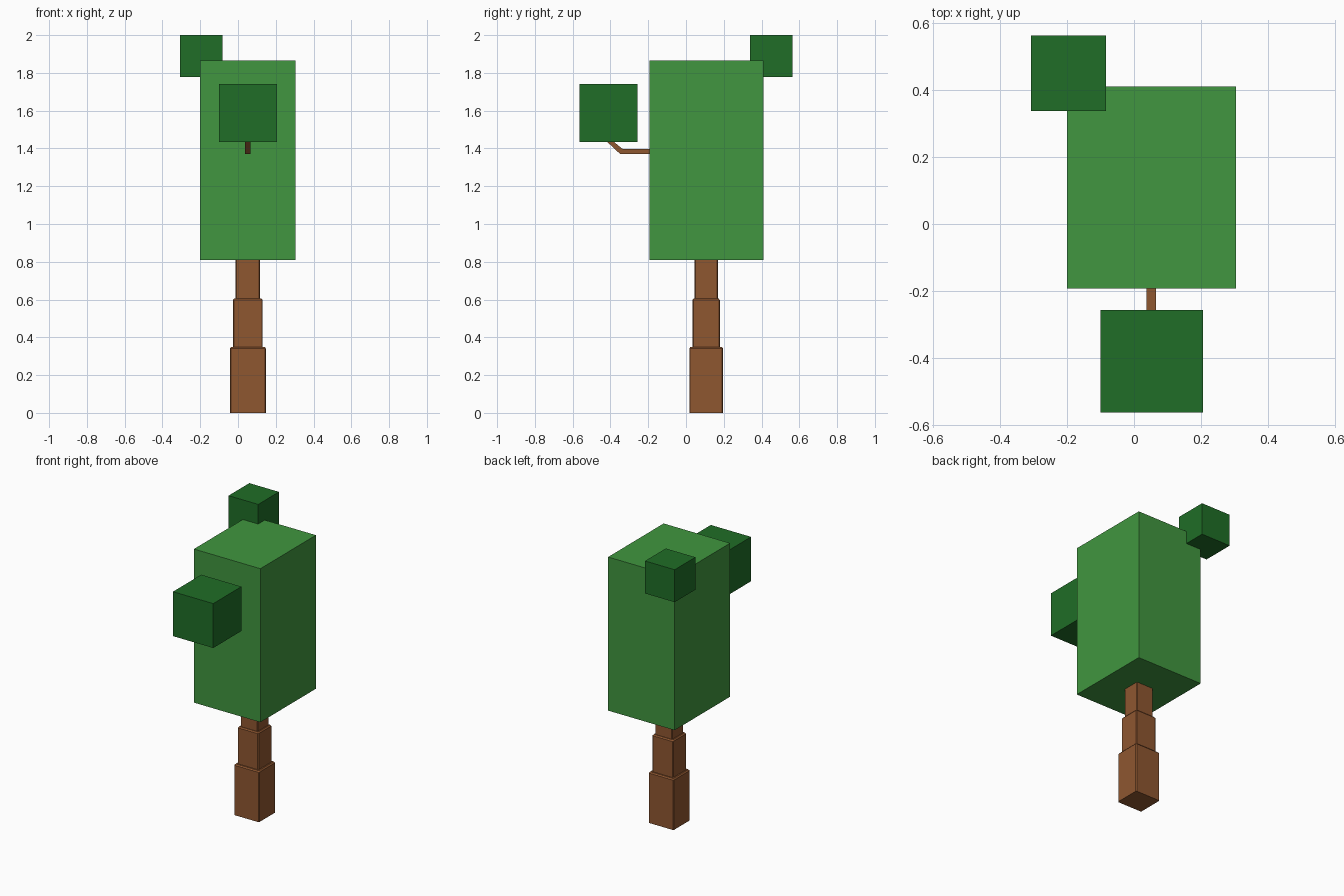
import bpy, bmesh
from mathutils import Vector

if "Cube" in bpy.data.objects:
    bpy.data.objects.remove(bpy.data.objects["Cube"])


def material(name, color):
    m = bpy.data.materials.new(name)
    m.diffuse_color = (*color, 1)
    m.use_nodes = True
    m.node_tree.nodes["Principled BSDF"].inputs["Base Color"].default_value = m.diffuse_color
    return m


LEAF = material("leaf_green", (0.052, 0.305, 0.050))
DARK = material("dark_leaf_green", (0.014, 0.155, 0.020))
WOOD = material("bark_brown", (0.275, 0.095, 0.030))


def finish(name, bm, mat):
    bmesh.ops.recalc_face_normals(bm, faces=bm.faces)
    mesh = bpy.data.meshes.new(name)
    bm.to_mesh(mesh)
    bm.free()
    mesh.materials.append(mat)
    bpy.context.collection.objects.link(bpy.data.objects.new(name, mesh))


def box(name, lo, hi, mat):
    lo, hi = Vector(lo), Vector(hi)
    bm = bmesh.new()
    bmesh.ops.create_cube(bm, size=1)
    for v in bm.verts:
        v.co = (lo + hi) / 2 + v.co * (hi - lo)
    finish(name, bm, mat)


def loft(name, rings, mat):
    """Skin a closed tube through rings of equal point count."""
    bm = bmesh.new()
    vs = [[bm.verts.new(p) for p in r] for r in rings]
    n = len(rings[0])
    for a, b in zip(vs, vs[1:]):
        for i in range(n):
            j = (i + 1) % n
            bm.faces.new((a[i], a[j], b[j], b[i]))
    bm.faces.new(vs[0])
    bm.faces.new(vs[-1])
    finish(name, bm, mat)


# Foliage blocks
box("main_foliage", (-0.20, -0.193, 0.81), (0.305, 0.41, 1.865), LEAF)
box("front_foliage", (-0.10, -0.563, 1.435), (0.206, -0.257, 1.74), DARK)
box("back_foliage", (-0.308, 0.338, 1.777), (-0.083, 0.563, 2.0), DARK)

# Stepped trunk with narrow corner chamfers, running up inside the foliage
CX, CY = 0.052, 0.107


def trunk_ring(hx, hy, z, c=0.005):
    pts = [(hx, -hy + c), (hx, hy - c), (hx - c, hy), (-hx + c, hy),
           (-hx, hy - c), (-hx, -hy + c), (-hx + c, -hy), (hx - c, -hy)]
    return [(CX + x, CY + y, z) for x, y in pts]


steps = [(0.095, 0.0895, 0.0, 0.342), (0.079, 0.073, 0.35, 0.597),
         (0.065, 0.0615, 0.605, 0.85), (0.053, 0.050, 0.858, 1.10),
         (0.043, 0.041, 1.108, 1.42)]
rings = []
for hx, hy, z0, z1 in steps:
    rings += [trunk_ring(hx, hy, z0), trunk_ring(hx, hy, z1),
              trunk_ring(hx - 0.007, hy - 0.007, z1 + 0.008)]
loft("trunk", rings, WOOD)

# Bent branch carrying the front foliage
profile = [((0.10, 1.37), (0.10, 1.398)), ((-0.348, 1.37), (-0.337, 1.398)),
           ((-0.46, 1.475), (-0.43, 1.475))]
loft("front_branch",
     [[(CX - 0.014, *a), (CX + 0.014, *a), (CX + 0.014, *b), (CX - 0.014, *b)]
      for a, b in profile], WOOD)
